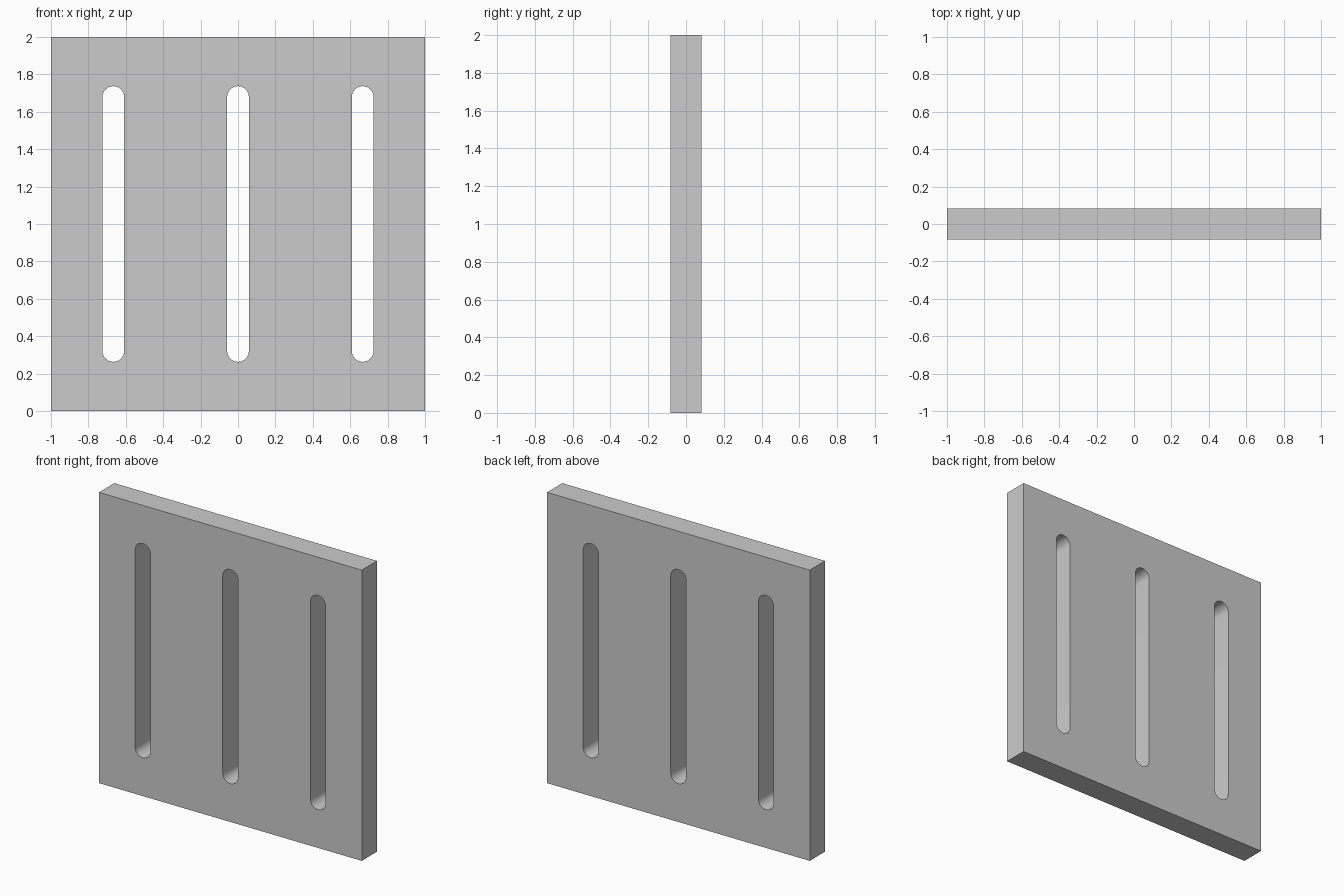
import bpy, bmesh
from math import pi, sin, cos

if "Cube" in bpy.data.objects:
    bpy.data.objects.remove(bpy.data.objects["Cube"])

HALF_THICK = 0.083
SLOT_R = 0.058
SLOT_HALF = 0.737      # half the full slot height
ARC_STEPS = 16


def slot_outline(cx, cz):
    """Upright slot with rounded ends."""
    s = SLOT_HALF - SLOT_R
    pts = []
    for sign, start in ((1, 0), (-1, pi)):
        for i in range(ARC_STEPS + 1):
            a = start + pi * i / ARC_STEPS
            pts.append((cx + SLOT_R * cos(a), cz + sign * s + SLOT_R * sin(a)))
    return pts


def add_outline(curve, pts):
    sp = curve.splines.new('POLY')
    sp.points.add(len(pts) - 1)
    for p, (x, y) in zip(sp.points, pts):
        p.co = (x, y, 0, 1)
    sp.use_cyclic_u = True


# Plate profile with three slots, extruded to thickness
curve = bpy.data.curves.new("slotted_plate", 'CURVE')
curve.dimensions = '2D'
curve.fill_mode = 'BOTH'
curve.extrude = HALF_THICK
add_outline(curve, [(-1, 0), (1, 0), (1, 2), (-1, 2)])
for x in (-2 / 3, 0, 2 / 3):
    add_outline(curve, slot_outline(x, 1.0))

plate = bpy.data.objects.new("slotted_plate", curve)
bpy.context.collection.objects.link(plate)
plate.rotation_euler = (pi / 2, 0, 0)
bpy.context.view_layer.objects.active = plate
plate.select_set(True)
bpy.ops.object.convert(target='MESH')
plate = bpy.context.object
bpy.ops.object.transform_apply(location=False, rotation=True, scale=False)

# Weld caps to walls, then smooth the rounded slot ends only
bm = bmesh.new()
bm.from_mesh(plate.data)
bmesh.ops.remove_doubles(bm, verts=bm.verts, dist=1e-4)
bmesh.ops.dissolve_limit(bm, angle_limit=0.01, verts=bm.verts, edges=bm.edges)
bmesh.ops.recalc_face_normals(bm, faces=bm.faces)
bm.to_mesh(plate.data)
bm.free()
bpy.ops.object.shade_smooth_by_angle()
